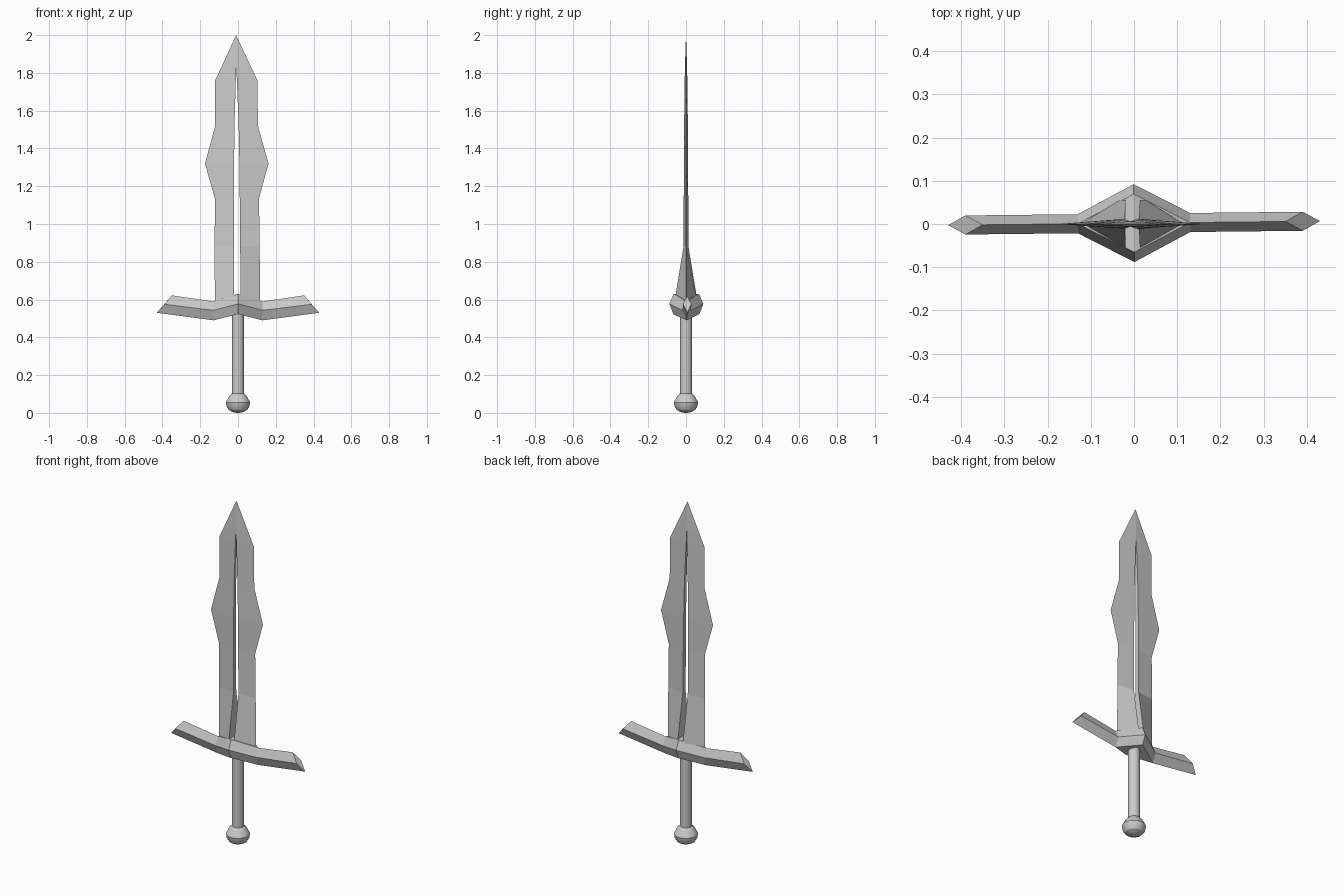
import bpy, bmesh, math

if "Cube" in bpy.data.objects:
    bpy.data.objects.remove(bpy.data.objects["Cube"])


def make_object(name, verts, faces):
    mesh = bpy.data.meshes.new(name)
    bm = bmesh.new()
    vs = [bm.verts.new(v) for v in verts]
    for f in faces:
        bm.faces.new([vs[i] for i in f])
    bmesh.ops.remove_doubles(bm, verts=bm.verts, dist=0.0005)
    bmesh.ops.dissolve_degenerate(bm, edges=bm.edges, dist=0.0001)
    bmesh.ops.recalc_face_normals(bm, faces=bm.faces)
    bm.to_mesh(mesh)
    bm.free()
    obj = bpy.data.objects.new(name, mesh)
    bpy.context.collection.objects.link(obj)
    return obj


def loft(name, sections, caps=True):
    """Join equal-sized rings of points into a closed skin."""
    n = len(sections[0])
    verts = [p for s in sections for p in s]
    faces = [(r * n + i, r * n + (i + 1) % n, (r + 1) * n + (i + 1) % n, (r + 1) * n + i)
             for r in range(len(sections) - 1) for i in range(n)]
    if caps:
        faces += [tuple(range(n)), tuple(range(len(verts) - n, len(verts)))]
    return make_object(name, verts, faces)


# Blade: two wedge halves either side of a through slot, flared at the base
# rows: height, half width, slot half width, half thickness
rows = [(0.57, 0.12, 0.017, 0.064), (0.88, 0.119, 0.016, 0.013),
        (1.135, 0.117, 0.015, 0.012), (1.32, 0.168, 0.014, 0.011),
        (1.52, 0.113, 0.011, 0.010), (1.76, 0.112, 0.003, 0.007),
        (1.83, 0.079, 0.0, 0.006), (2.0, 0.0, 0.0, 0.0)]
verts, faces = [], []
for side in (-1, 1):
    base = len(verts)
    for z, w, s, t in rows:
        cx = -0.005 * z
        verts += [(cx + side * w, 0, z), (cx + side * s, -t, z), (cx + side * s, t, z)]
    faces.append((base, base + 1, base + 2))
    for r in range(len(rows) - 1):
        a, b = base + 3 * r, base + 3 * r + 3
        tip = r == len(rows) - 2
        for i in range(3):
            if tip and i == 1:
                continue  # no wall inside the solid point
            j = (i + 1) % 3
            faces.append((a + i, a + j, b + j, b + i))
make_object("blade", verts, faces)


# Crossguard: angled diamond bar, swelling to a rhombus in the middle
def guard_ring(top, ridge, bottom):
    """Each argument is x, half depth, z."""
    (tx, ty, tz), (rx, ry, rz), (bx, by, bz) = top, ridge, bottom
    return [(tx, -ty, tz), (tx, ty, tz), (rx, ry, rz),
            (bx, by, bz), (bx, -by, bz), (rx, -ry, rz)]


rings = []
for k in (-1, 1):
    end = guard_ring((k * 0.35, 0, 0.622), (k * 0.39, 0.022, 0.575), (k * 0.43, 0, 0.53))
    bend = guard_ring((k * 0.13, 0, 0.59), (k * 0.13, 0.022, 0.543), (k * 0.13, 0, 0.49))
    rings += [end, bend] if k < 0 else [bend, end]
rings.insert(2, guard_ring((0, 0.067, 0.63), (0, 0.09, 0.577), (0, 0.069, 0.523)))
guard = loft("crossguard", rings)
guard.location.y = 0.002
guard.rotation_euler.z = 0.011


# Grip and pommel: turned profiles
def lathe(name, profile, sides):
    return loft(name, [[(r * math.cos(2 * math.pi * i / sides),
                         r * math.sin(2 * math.pi * i / sides), z)
                        for i in range(sides)] for r, z in profile])


grip = lathe("grip", [(0.032, 0.09), (0.032, 0.545)], 16)
pommel = lathe("pommel", [(0.030, 0.105), (0.046, 0.09), (0.064, 0.056), (0.061, 0.035),
                          (0.048, 0.015), (0.027, 0.004), (0.006, 0.0)], 16)
for obj in (grip, pommel):
    bpy.ops.object.select_all(action='DESELECT')
    obj.select_set(True)
    bpy.context.view_layer.objects.active = obj
    bpy.ops.object.shade_smooth_by_angle(angle=math.radians(25))
